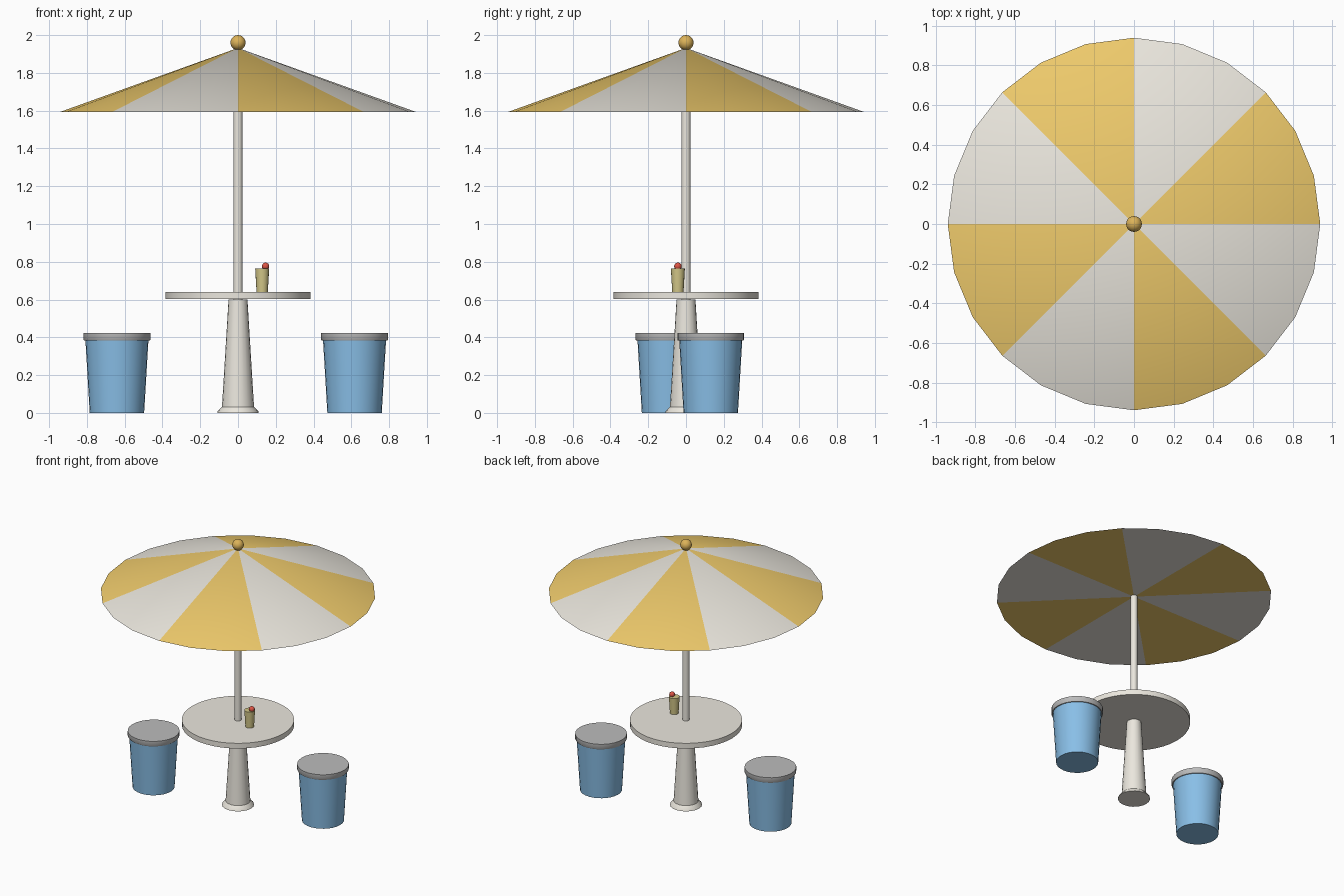
import bpy, bmesh, math

if "Cube" in bpy.data.objects:
    bpy.data.objects.remove(bpy.data.objects["Cube"])


def material(name, r, g, b):
    m = bpy.data.materials.new(name)
    m.diffuse_color = (r, g, b, 1)
    m.use_nodes = True
    m.node_tree.nodes["Principled BSDF"].inputs["Base Color"].default_value = m.diffuse_color
    return m


CREAM = material("cream", 0.83, 0.80, 0.73)
YELLOW = material("yellow", 0.87, 0.60, 0.15)
GOLD = material("gold", 0.72, 0.45, 0.10)
BLUE = material("blue", 0.25, 0.52, 0.80)
GREY = material("seat_grey", 0.50, 0.50, 0.50)
JUICE = material("pale_yellow", 0.66, 0.58, 0.25)
RED = material("red", 0.72, 0.09, 0.06)


def finish(bm, name, mats, loc=(0, 0, 0), angle=35):
    bmesh.ops.recalc_face_normals(bm, faces=bm.faces)
    mesh = bpy.data.meshes.new(name)
    bm.to_mesh(mesh)
    bm.free()
    for m in mats:
        mesh.materials.append(m)
    obj = bpy.data.objects.new(name, mesh)
    obj.location = loc
    bpy.context.collection.objects.link(obj)
    bpy.ops.object.select_all(action='DESELECT')
    obj.select_set(True)
    bpy.context.view_layer.objects.active = obj
    bpy.ops.object.shade_smooth_by_angle(angle=math.radians(angle))
    return obj


def turned(name, profile, sides, mat, loc=(0, 0, 0)):
    """Closed solid of revolution from (radius, z) points, capped at both ends."""
    bm = bmesh.new()
    rings = [[bm.verts.new((r * math.cos(math.tau * i / sides),
                            r * math.sin(math.tau * i / sides), z))
              for i in range(sides)] for r, z in profile]
    for a, b in zip(rings, rings[1:]):
        for i in range(sides):
            j = (i + 1) % sides
            bm.faces.new((a[i], a[j], b[j], b[i]))
    bm.faces.new(rings[0][::-1])
    bm.faces.new(rings[-1])
    return finish(bm, name, [mat], loc)


def ball(name, radius, mat, loc, u=20, v=12):
    bm = bmesh.new()
    bmesh.ops.create_uvsphere(bm, u_segments=u, v_segments=v, radius=radius)
    return finish(bm, name, [mat], loc)


# Canopy: 24-sided cone with a flat underside, striped in eight wedges
bm = bmesh.new()
apex = bm.verts.new((0, 0, 1.932))
middle = bm.verts.new((0, 0, 1.594))
rim = [bm.verts.new((0.94 * math.cos(math.tau * i / 24),
                     0.94 * math.sin(math.tau * i / 24), 1.594)) for i in range(24)]
for i in range(24):
    a, b = rim[i], rim[(i + 1) % 24]
    for face in (bm.faces.new((a, b, apex)), bm.faces.new((b, a, middle))):
        face.material_index = (i // 3) % 2
finish(bm, "canopy", [YELLOW, CREAM], angle=20)

ball("finial", 0.04, GOLD, (0, 0, 1.96))

# Pole, table and pedestal
turned("pole", [(0.024, 0.60), (0.024, 1.80)], 16, CREAM)
turned("table_top", [(0.384, 0.602), (0.384, 0.641)], 40, CREAM)
turned("pedestal", [(0.085, 0.03), (0.05, 0.60)], 20, CREAM)
turned("pedestal_foot", [(0.11, 0), (0.108, 0.008), (0.08, 0.037)], 20, CREAM)

# Drink with a cherry
turned("drink_cup", [(0.030, 0.641), (0.037, 0.765)], 16, JUICE, (0.128, -0.043, 0))
ball("cherry", 0.02, RED, (0.146, -0.043, 0.776), 14, 8)

# Two stools
for side, x, y in (("left", -0.641, -0.09), ("right", 0.617, 0.131)):
    turned(side + "_stool_body", [(0.144, 0), (0.167, 0.388)], 28, BLUE, (x, y, 0))
    turned(side + "_stool_seat", [(0.173, 0.382), (0.177, 0.388), (0.177, 0.422)],
           28, GREY, (x, y, 0))
